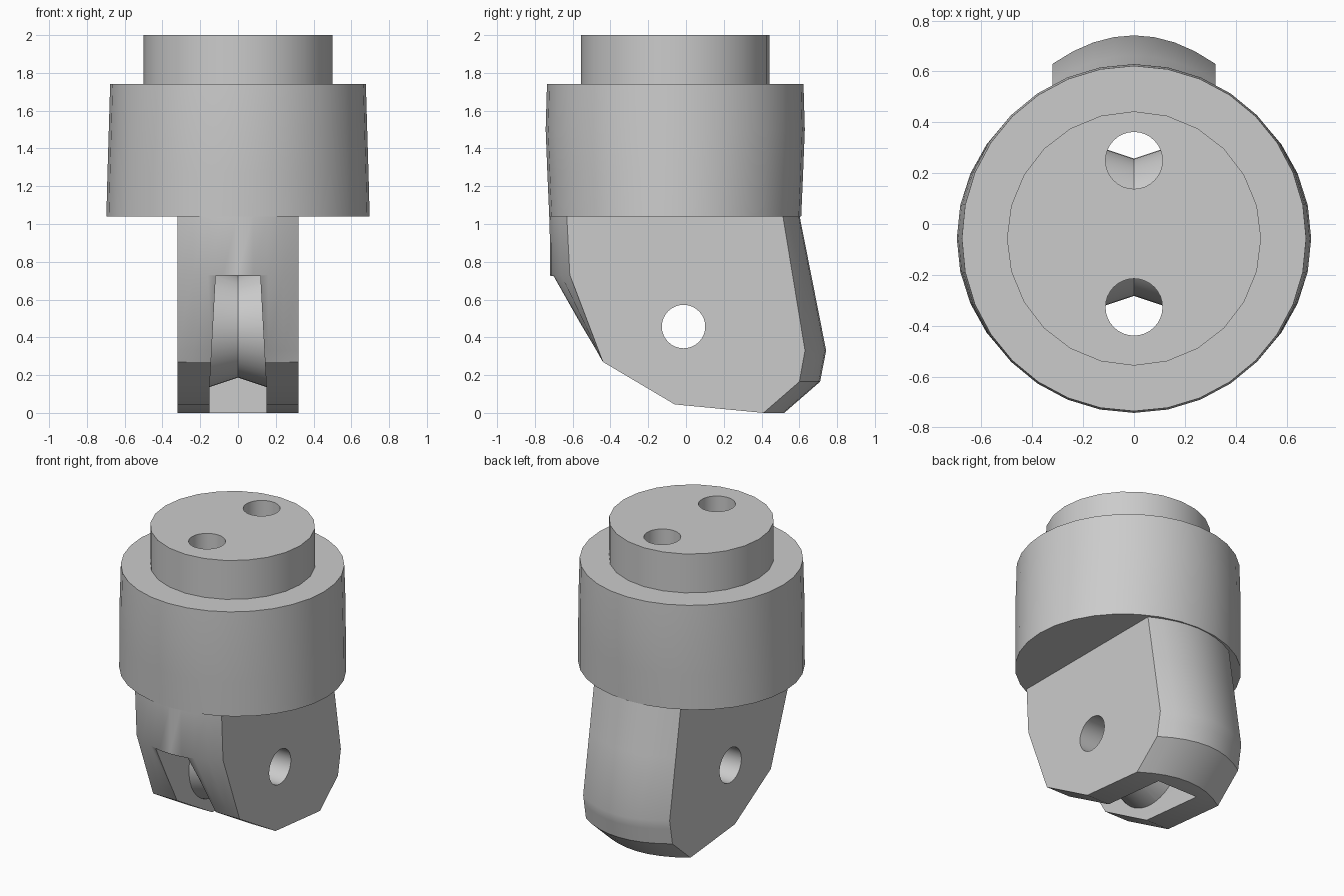
import bpy, bmesh, math
from mathutils import Matrix

if "Cube" in bpy.data.objects:
    bpy.data.objects.remove(bpy.data.objects["Cube"], do_unlink=True)

grey = bpy.data.materials.new("plain grey")
grey.use_nodes = True
grey.diffuse_color = (0.6, 0.6, 0.6, 1)
grey.node_tree.nodes["Principled BSDF"].inputs["Base Color"].default_value = (0.6, 0.6, 0.6, 1)

CENTRE_Y = -0.057
PIN = (0, -0.013, 0.457)


def loft(name, rings):
    """Skin a stack of equal-length rings and close both ends."""
    bm = bmesh.new()
    rows = [[bm.verts.new(p) for p in ring] for ring in rings]
    n = len(rows[0])
    for a, b in zip(rows, rows[1:]):
        for i in range(n):
            j = (i + 1) % n
            bm.faces.new((a[i], a[j], b[j], b[i]))
    bm.faces.new(rows[0][::-1])
    bm.faces.new(rows[-1])
    bmesh.ops.remove_doubles(bm, verts=bm.verts, dist=0.0005)
    bmesh.ops.recalc_face_normals(bm, faces=bm.faces)
    mesh = bpy.data.meshes.new(name)
    bm.to_mesh(mesh)
    bm.free()
    mesh.materials.append(grey)
    obj = bpy.data.objects.new(name, mesh)
    bpy.context.collection.objects.link(obj)
    return obj


def disc_stack(name, rows, y, segments):
    """Elliptical rings from (z, x radius, y radius) rows."""
    angles = [math.tau * i / segments for i in range(segments)]
    return loft(name, [[(rx * math.sin(a), y + ry * math.cos(a), z) for a in angles]
                       for z, rx, ry in rows])


def along_x(obj):
    """Turn a z-axis part onto the pin axis."""
    obj.data.transform(Matrix.Translation(PIN) @ Matrix.Rotation(math.pi / 2, 4, 'Y'))
    return obj


def cut(obj, cutter):
    bpy.context.view_layer.objects.active = obj
    mod = obj.modifiers.new("cut", 'BOOLEAN')
    mod.operation = 'DIFFERENCE'
    mod.solver = 'EXACT'
    mod.object = cutter
    bpy.ops.object.modifier_apply(modifier=mod.name)


def lerp(points, z):
    """Read a value off a (z, value) polyline."""
    for (z0, v0), (z1, v1) in zip(points, points[1:]):
        if z <= z1:
            return v0 + (v1 - v0) * (z - z0) / (z1 - z0)
    return points[-1][1]


# Round upper parts
collar = disc_stack("collar", [(1.74, .5, .5), (2, .5, .5)], CENTRE_Y, 24)
housing = disc_stack("housing", [(1.04, .697, .667), (1.27, .691, .677), (1.5, .684, .686),
                                 (1.74, .677, .679)], CENTRE_Y, 32)

# Lower fork: flat sides, bowed front and back
HALF = 0.32
front_mid = [(0, .41), (.045, -.06), (.27, -.44), (.73, -.72), (1.06, -.722)]
front_edge = [(0, .41), (.045, -.06), (.27, -.44), (.73, -.615), (1.06, -.632)]
back_mid = [(0, .52), (.165, .71), (.33, .742), (1.06, .598)]
back_edge = [(0, .41), (.165, .60), (.33, .63), (1.06, .51)]
steps = [i / 4 - 1 for i in range(9)]


def fork_ring(z):
    def bow(mid, edge, t):
        e = lerp(edge, z)
        return e + (lerp(mid, z) - e) * (1 - t * t)
    front = [(t * HALF, bow(front_mid, front_edge, t), z) for t in steps]
    back = [(t * HALF, bow(back_mid, back_edge, t), z) for t in reversed(steps)]
    return front + back


fork = loft("fork", [fork_ring(z) for z in (0, .045, .165, .27, .33, .73, 1.06)])

# Slot between the prongs, leaving a grooved pulley standing inside
slot = loft("slot_cutter", [[(-w, -1, z), (w, -1, z), (w, .41, z), (-w, .41, z)]
                            for z, w in ((-.1, .15), (.14, .15), (.725, .118))])
pulley = along_x(disc_stack("pulley_cutter", [(-.2, .337, .337), (0, .27, .27), (.2, .337, .337)], 0, 48))
cut(slot, pulley)
cut(fork, slot)

# Pin hole across, cable holes down
pin_hole = along_x(disc_stack("pin_hole_cutter", [(-.6, .115, .115), (.6, .115, .115)], 0, 32))
cut(fork, pin_hole)
cable_holes = [disc_stack("cable_hole_cutter", [(.7, .112, .112), (2.2, .112, .112)], y, 32)
               for y in (.25, -.327)]
for part in (collar, housing, fork):
    for hole in cable_holes:
        cut(part, hole)

for helper in [slot, pulley, pin_hole] + cable_holes:
    bpy.data.objects.remove(helper, do_unlink=True)

# Smooth rounds, crisp edges
for part in (collar, housing, fork):
    bpy.ops.object.select_all(action='DESELECT')
    part.select_set(True)
    bpy.context.view_layer.objects.active = part
    bpy.ops.object.shade_smooth_by_angle(angle=math.radians(30))
